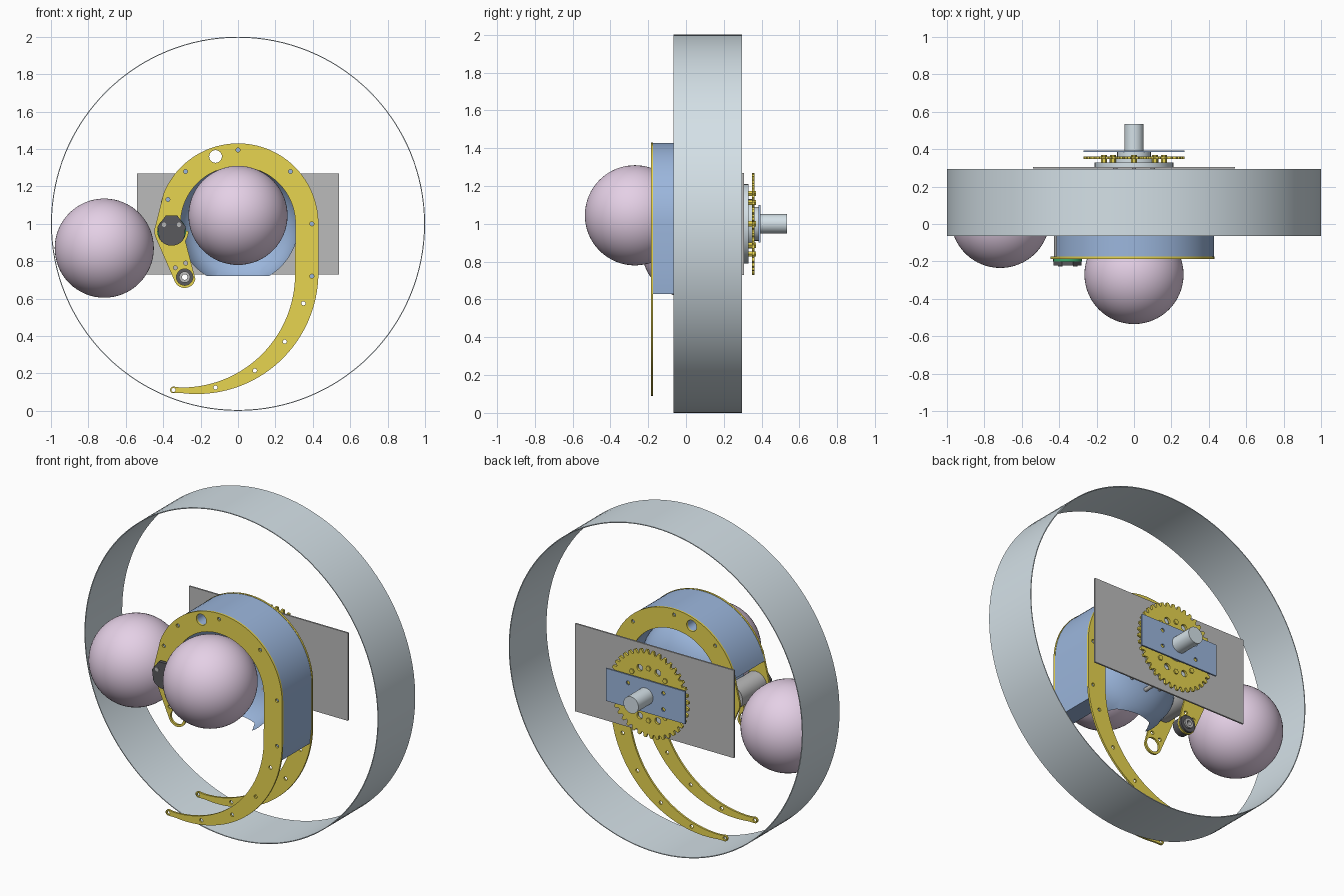
import bpy, bmesh
from math import sin, cos, pi, radians
from mathutils import Matrix

if "Cube" in bpy.data.objects:
    bpy.data.objects.remove(bpy.data.objects["Cube"])


def material(name, rgb):
    m = bpy.data.materials.new(name)
    m.diffuse_color = (*rgb, 1)
    m.use_nodes = True
    m.node_tree.nodes["Principled BSDF"].inputs["Base Color"].default_value = m.diffuse_color
    return m


YELLOW = material("yellow", (0.80, 0.66, 0.08))
BLUE = material("blue", (0.33, 0.47, 0.72))
PINK = material("pink", (0.78, 0.63, 0.79))
PALE = material("pale_steel", (0.66, 0.75, 0.80))
DARK = material("dark", (0.10, 0.10, 0.11))
GREEN = material("green", (0.05, 0.40, 0.15))
STEEL = material("grey", (0.50, 0.50, 0.50))


def finish(ob, mat, angle=30):
    if mat:
        ob.data.materials.append(mat)
    bpy.ops.object.select_all(action='DESELECT')
    ob.select_set(True)
    bpy.context.view_layer.objects.active = ob
    bpy.ops.object.shade_smooth_by_angle(angle=radians(angle))
    return ob


def arc(cx, cz, r, a0, a1, n=32):
    """Points of an arc in the xz plane, angles in degrees."""
    return [(cx + r * cos(radians(a0 + (a1 - a0) * i / n)),
             cz + r * sin(radians(a0 + (a1 - a0) * i / n))) for i in range(n + 1)]


def circle(cx, cz, r, n=24):
    return arc(cx, cz, r, 0, 360, n)[:-1]


def sheet(name, loops, y0, y1, mat):
    """Extrude an xz outline (with holes) from y0 to y1."""
    cu = bpy.data.curves.new(name, 'CURVE')
    cu.dimensions, cu.fill_mode = '2D', 'BOTH'
    cu.extrude = (y1 - y0) / 2
    for pts in loops:
        s = cu.splines.new('POLY')
        s.points.add(len(pts) - 1)
        for p, (x, z) in zip(s.points, pts):
            p.co = (x, z, 0, 1)
        s.use_cyclic_u = True
    tmp = bpy.data.objects.new(name + "_outline", cu)
    bpy.context.collection.objects.link(tmp)
    me = bpy.data.meshes.new_from_object(tmp.evaluated_get(bpy.context.evaluated_depsgraph_get()))
    bpy.data.objects.remove(tmp)
    me.transform(Matrix.Translation((0, (y0 + y1) / 2, 0)) @ Matrix.Rotation(pi / 2, 4, 'X'))
    bm = bmesh.new()
    bm.from_mesh(me)
    bmesh.ops.remove_doubles(bm, verts=bm.verts, dist=1e-5)
    bmesh.ops.recalc_face_normals(bm, faces=bm.faces)
    bm.to_mesh(me)
    bm.free()
    me.materials.clear()
    ob = bpy.data.objects.new(name, me)
    bpy.context.collection.objects.link(ob)
    return finish(ob, mat)


def rod(name, x, z, r, y0, y1, mat, n=32):
    return sheet(name, [circle(x, z, r, n)], y0, y1, mat)


def rect(x0, x1, z0, z1):
    return [(x0, z0), (x1, z0), (x1, z1), (x0, z1)]


def ball(name, loc):
    bpy.ops.mesh.primitive_uv_sphere_add(segments=64, ring_count=32, radius=0.265, location=loc)
    bpy.context.object.name = name
    finish(bpy.context.object, PINK)


# outer hoop
sheet("outer_hoop", [circle(0, 1, 1, 128), circle(0, 1, 0.995, 128)], -0.065, 0.295, PALE)

# balls
ball("centre_ball", (0, -0.27, 1.045))
ball("side_ball", (-0.715, 0.03, 0.87))

# hooked side plates
outline = (arc(-0.285, 0.715, 0.058, 350, 205, 20)
           + arc(-0.362, 0.96, 0.085, 205, 160, 10)
           + arc(0, 1, 0.43, 158, 0, 48)
           + arc(-0.22, 0.74, 0.65, 0, -97, 40)
           + arc(-0.345, 0.112, 0.018, 255, 90, 10)
           + arc(-0.30, 0.73, 0.605, -91, 0, 40)
           + arc(0, 1, 0.307, 0, 187, 48)
           + arc(-0.355, 0.96, 0.09, 0, -35, 8))
spots = [(0, 1.395), (0.28, 1.28), (0.395, 1.0), (0.395, 0.72), (0.35, 0.575), (0.25, 0.37),
         (0.09, 0.215), (-0.12, 0.125), (-0.345, 0.112), (-0.28, 1.28), (-0.375, 1.13),
         (-0.335, 0.765), (-0.28, 0.79)]
holes = [circle(x, z, 0.011, 12) for x, z in spots]
holes += [circle(-0.12, 1.36, 0.034), circle(-0.285, 0.715, 0.044)]
for name, y in (("front_hook_plate", -0.186), ("back_hook_plate", 0.105)):
    sheet(name, [outline] + holes, y, y + 0.012, YELLOW)

# blue housing between the plates
housing = (arc(0, 1, 0.428, 165, 0, 48) + [(0.428, 0.74), (0.415, 0.63), (0.30, 0.63), (0.309, 0.73)]
           + arc(0, 1, 0.309, 0, 165, 48))
sheet("blue_housing", [housing, circle(-0.12, 1.36, 0.034)], -0.174, 0.105, BLUE)

# concave bowl behind the centre ball, trimmed flat at the bottom
bm = bmesh.new()
vs = [bm.verts.new((r, y, 0)) for r, y in
      ((0.325, -0.10), (0.305, -0.01), (0.26, 0.05), (0.18, 0.095), (0.09, 0.115), (0, 0.12))]
es = [bm.edges.new(p) for p in zip(vs, vs[1:])]
bmesh.ops.spin(bm, geom=vs + es, cent=(0, 0, 0), axis=(0, 1, 0), angle=2 * pi, steps=64)
bmesh.ops.remove_doubles(bm, verts=bm.verts, dist=1e-4)
bmesh.ops.translate(bm, verts=bm.verts, vec=(0, 0, 1))
bmesh.ops.bisect_plane(bm, geom=bm.verts[:] + bm.edges[:] + bm.faces[:],
                       plane_co=(0, 0, 0.72), plane_no=(0, 0, -1), clear_outer=True)
me = bpy.data.meshes.new("blue_bowl")
bm.to_mesh(me)
bm.free()
bowl = bpy.data.objects.new("blue_bowl", me)
bpy.context.collection.objects.link(bowl)
finish(bowl, BLUE, 40)

# motor with its controller cap
rod("motor_body", -0.355, 0.96, 0.072, -0.174, 0.06, STEEL)
rod("motor_shaft", -0.355, 0.96, 0.015, 0.06, 0.14, STEEL)
rod("controller_board", -0.355, 0.96, 0.077, -0.200, -0.187, GREEN)
cap = arc(-0.355, 0.96, 0.077, -150, -30, 16) + [(-0.28, 0.985), (-0.325, 1.045), (-0.385, 1.045), (-0.43, 0.985)]
sheet("controller_cap", [cap], -0.222, -0.200, DARK)
for x in (-0.395, -0.315):
    rod("cap_screw", x, 0.995, 0.012, -0.226, -0.222, STEEL, 12)

# bearing in the lower lobe of the back plate
sheet("lobe_bearing", [circle(-0.285, 0.715, 0.052, 32), circle(-0.285, 0.715, 0.018)], 0.06, 0.13, DARK)
sheet("bearing_bush", [circle(-0.285, 0.715, 0.03), circle(-0.285, 0.715, 0.015)], 0.05, 0.14, STEEL)

# back plate, standoffs and flange
sheet("back_plate", [rect(-0.54, 0.54, 0.73, 1.27)], 0.296, 0.306, STEEL)
for x, z in ((-0.1, 0.88), (0, 0.84), (0.1, 0.88), (0, 1.14)):
    rod("standoff", x, z, 0.012, 0.10, 0.296, STEEL, 16)
rod("flange", 0, 1, 0.21, 0.306, 0.330, PALE, 48)
rod("flange_step", 0, 1, 0.13, 0.330, 0.348, PALE, 48)

# toothed sprocket
TEETH = 40
teeth = []
for i in range(TEETH):
    for f, r in ((0.0, 0.247), (0.25, 0.247), (0.45, 0.270), (0.80, 0.270)):
        a = 2 * pi * (i + f) / TEETH
        teeth.append((r * cos(a), 1 + r * sin(a)))
ring_holes = [circle(0.16 * cos(a), 1 + 0.16 * sin(a), 0.02, 16)
              for a in [pi * k / 4 + pi / 8 for k in range(8)]]
sheet("sprocket", [teeth, circle(0, 1, 0.05)] + ring_holes, 0.348, 0.362, YELLOW)
for k in range(8):
    a = pi * k / 4
    rod("sprocket_bolt", 0.16 * cos(a), 1 + 0.16 * sin(a), 0.016, 0.330, 0.370, YELLOW, 6)

# crossbar and drive shaft
rod("shaft_spacer", 0, 1, 0.09, 0.362, 0.384, PALE, 32)
bar_holes = [circle(x, z, 0.012, 12) for x in (-0.12, 0.12) for z in (0.95, 1.05)]
sheet("crossbar", [rect(-0.27, 0.27, 0.90, 1.10)] + bar_holes, 0.384, 0.393, BLUE)
rod("drive_shaft", 0, 1, 0.051, 0.36, 0.535, PALE, 48)
